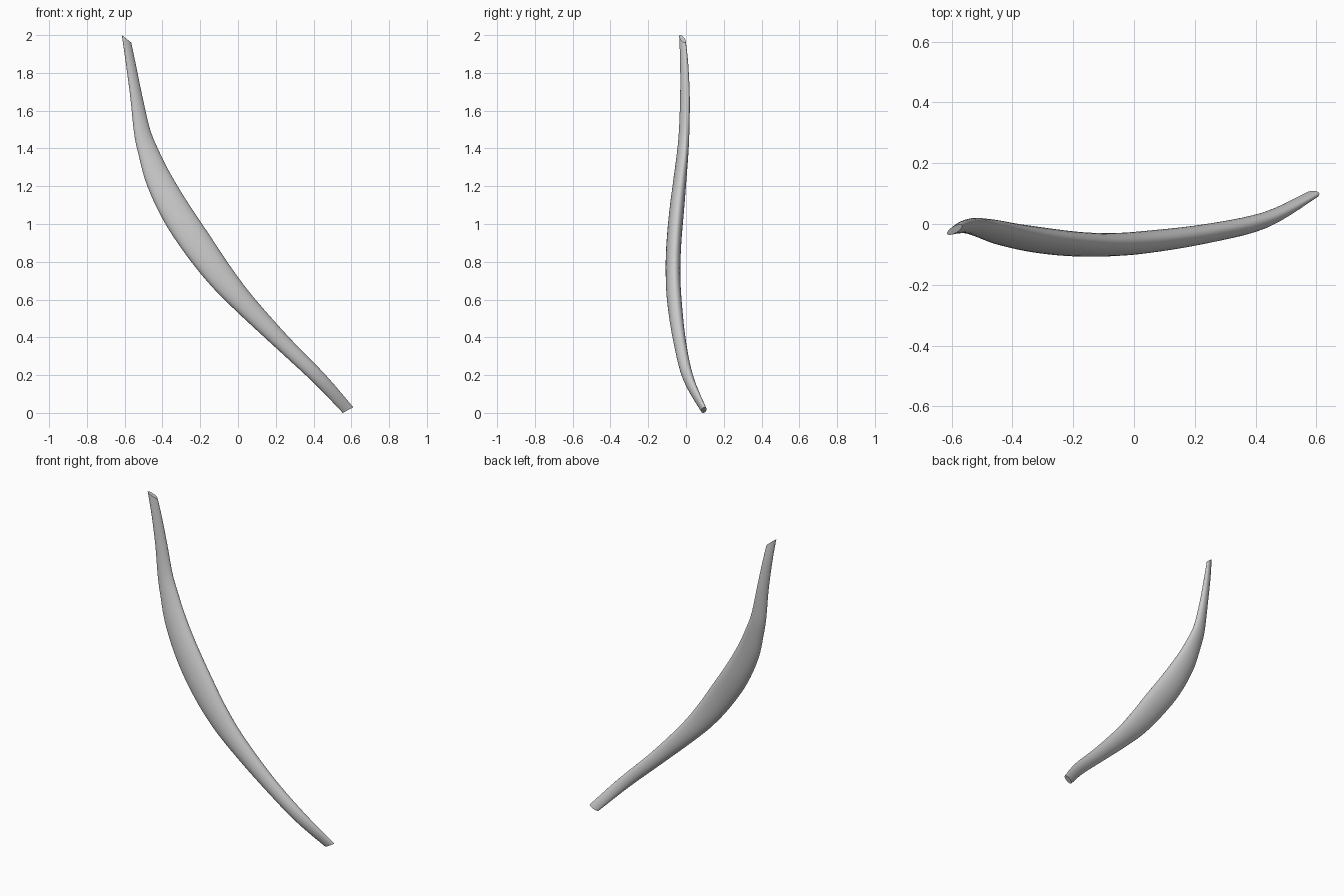
import bpy, bmesh, math
from mathutils import Vector

if "Cube" in bpy.data.objects:
    bpy.data.objects.remove(bpy.data.objects["Cube"])

# Sections: lower-left edge x,z / upper-right edge x,z / y min,max / edge twist in y
SECTIONS = [
    (-.615, 2.00, -.565, 1.96, -.036, -.001, .012),
    (-.595, 1.86, -.540, 1.84, -.031, .012, .010),
    (-.570, 1.67, -.505, 1.67, -.031, .020, .010),
    (-.550, 1.48, -.465, 1.50, -.038, .018, .010),
    (-.525, 1.36, -.420, 1.39, -.049, .013, .010),
    (-.480, 1.20, -.360, 1.27, -.068, .003, .010),
    (-.390, 1.01, -.270, 1.12, -.090, -.010, .010),
    (-.270, .83, -.150, .94, -.105, -.025, .010),
    (-.140, .67, -.040, .775, -.107, -.030, .008),
    (.000, .53, .080, .615, -.097, -.022, .006),
    (.200, .345, .270, .40, -.065, .000, .005),
    (.400, .16, .460, .205, -.015, .040, .005),
    (.555, .00, .610, .03, .080, .109, .004),
]
SIDES, STEPS = 28, 5


def smooth_rows(rows):
    # Catmull-Rom interpolation through the sections
    n, out = len(rows), []
    for i in range(n - 1):
        quad = [rows[max(0, min(n - 1, i + k))] for k in (-1, 0, 1, 2)]
        for s in range(STEPS):
            t = s / STEPS
            out.append([.5 * (2 * b + (c - a) * t + (2 * a - 5 * b + 4 * c - d) * t * t
                              + (3 * b - a - 3 * c + d) * t ** 3)
                        for a, b, c, d in zip(*quad)])
    out.append(list(rows[-1]))
    return out


# Curved, tapering horn-like strip
bm = bmesh.new()
rings = []
for xl, zl, xr, zr, y0, y1, twist in smooth_rows(SECTIONS):
    centre = Vector(((xl + xr) / 2, (y0 + y1) / 2, (zl + zr) / 2))
    half_h = (y1 - y0) / 2
    thick = math.sqrt(max(half_h ** 2 - twist ** 2, 1e-6))
    wide = Vector(((xr - xl) / 2, twist, (zr - zl) / 2))
    ring = []
    for k in range(SIDES):
        a = math.tau * k / SIDES
        ring.append(bm.verts.new(centre + wide * math.cos(a) + Vector((0, thick * math.sin(a), 0))))
    rings.append(ring)
for r, q in zip(rings, rings[1:]):
    for k in range(SIDES):
        j = (k + 1) % SIDES
        bm.faces.new((r[k], r[j], q[j], q[k]))
bm.faces.new(rings[0])
bm.faces.new(rings[-1])
bmesh.ops.recalc_face_normals(bm, faces=bm.faces)
mesh = bpy.data.meshes.new("curved_strip")
bm.to_mesh(mesh)
bm.free()
obj = bpy.data.objects.new("curved_strip", mesh)
bpy.context.collection.objects.link(obj)
bpy.context.view_layer.objects.active = obj
obj.select_set(True)
bpy.ops.object.shade_smooth_by_angle(angle=math.radians(40))
